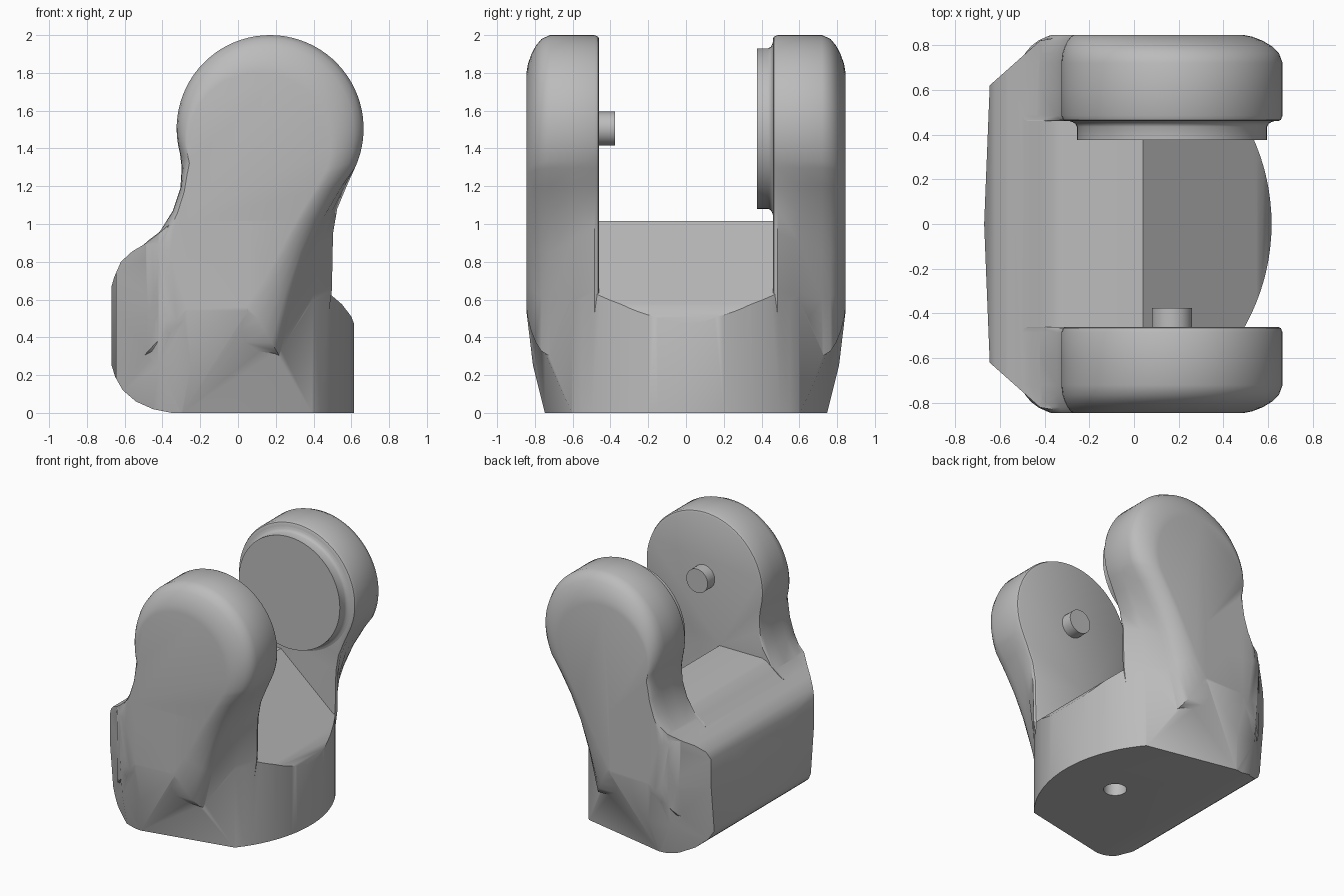
import bpy, bmesh, math
from mathutils import Vector, Matrix

if "Cube" in bpy.data.objects:
    bpy.data.objects.remove(bpy.data.objects["Cube"], do_unlink=True)

grey = bpy.data.materials.new("plain grey")
grey.use_nodes = True
COLOUR = (0.5, 0.5, 0.5, 1)
grey.diffuse_color = COLOUR
grey.node_tree.nodes["Principled BSDF"].inputs["Base Color"].default_value = COLOUR

PIVOT = Vector((0.17, 1.505))
ARM_IN = 0.46
ARM_OUT = 0.845


def finish(bm, name):
    bmesh.ops.recalc_face_normals(bm, faces=bm.faces)
    mesh = bpy.data.meshes.new(name)
    bm.to_mesh(mesh)
    bm.free()
    mesh.materials.append(grey)
    ob = bpy.data.objects.new(name, mesh)
    bpy.context.collection.objects.link(ob)
    return ob


def loft(rings, name):
    """Skin a stack of equal-length closed rings and cap both ends."""
    bm = bmesh.new()
    rows = [[bm.verts.new(p) for p in ring] for ring in rings]
    n = len(rows[0])
    for a, b in zip(rows, rows[1:]):
        for i in range(n):
            j = (i + 1) % n
            bm.faces.new((a[i], a[j], b[j], b[i]))
    bm.faces.new(rows[0])
    bm.faces.new(rows[-1])
    return finish(bm, name)


def lathe(profile, name, n=64):
    """Turn (y, radius) steps about the pivot axis."""
    rings = []
    for y, r in profile:
        angles = [math.tau * i / n for i in range(n)]
        rings.append([(PIVOT.x + r * math.cos(a), y, PIVOT.y + r * math.sin(a)) for a in angles])
    return loft(rings, name)


def combine(target, other, operation):
    mod = target.modifiers.new(operation.lower(), 'BOOLEAN')
    mod.operation = operation
    mod.solver = 'EXACT'
    mod.object = other
    bpy.context.view_layer.objects.active = target
    bpy.ops.object.modifier_apply(modifier=mod.name)
    bpy.data.objects.remove(other, do_unlink=True)


# Base: side profile pushed through the depth
side = [(-0.35, 0), (-0.45, 0.02), (-0.54, 0.06), (-0.61, 0.12), (-0.65, 0.19), (-0.675, 0.27),
        (-0.675, 0.65), (-0.655, 0.72), (-0.62, 0.8), (-0.56, 0.855), (-0.5, 0.89),
        (-0.42, 0.95), (-0.36, 1.0), (-0.32, 1.015), (0.04, 1.015), (0.55, 0.575),
        (0.6, 0.51), (0.63, 0.43), (0.63, 0)]
body = loft([[(x, y, z) for x, z in side] for y in (-0.9, 0.9)], "fork_body")

# Envelope: bowed front, chamfered back corners, sides tapering in to the foot
bm = bmesh.new()
plan = [(-0.67, 0), (-0.645, 0.62), (-0.42, 0.82), (-0.27, ARM_OUT), (0.05, ARM_OUT)]
corners = [(x, y, z) for x, y in plan for z in (0.54, 1.2)]
corners += [(-0.67, 0, -0.01), (-0.645, 0.56, -0.01), (-0.42, 0.73, -0.01), (-0.3, 0.745, -0.01),
            (-0.42, 0.79, 0.25), (-0.25, 0.81, 0.25)]
for i in range(13):
    y = 0.05 * i
    x = -0.325 + math.sqrt(0.94 ** 2 - y * y)
    corners += [(x, y, -0.01), (x, y, 1.2)]
for x, y, z in corners:
    for s in (-1, 1):
        bm.verts.new((x, s * y, z))
bmesh.ops.remove_doubles(bm, verts=bm.verts, dist=0.0001)
hull = bmesh.ops.convex_hull(bm, input=bm.verts)
bmesh.ops.delete(bm, geom=[v for v in hull["geom_interior"] if isinstance(v, bmesh.types.BMVert)],
                 context='VERTS')
bmesh.ops.dissolve_limit(bm, angle_limit=0.002, verts=bm.verts, edges=bm.edges)
combine(body, finish(bm, "envelope"), 'INTERSECT')


def outline(centre, radius, left, right):
    """Round head on a waisted neck, as (x, z) points."""
    arc = []
    for i in range(49):
        a = math.radians(195 - 220 * i / 48)
        arc.append(centre + radius * Vector((math.cos(a), math.sin(a))))
    return [Vector(p) for p in left] + arc + [Vector(p) for p in right]


left_full = [(-0.5, 0.3), (-0.5, 0.89), (-0.42, 0.95), (-0.345, 1.07), (-0.305, 1.19), (-0.298, 1.3)]
inner = outline(PIVOT, 0.495, left_full,
                [(0.575, 1.2), (0.525, 1.08), (0.503, 0.95), (0.497, 0.65), (0.45, 0.3)])
middle = outline(PIVOT, 0.495, left_full,
                 [(0.55, 1.2), (0.45, 1.03), (0.37, 0.85), (0.29, 0.6), (0.22, 0.3)])
outer = outline(Vector((0.11, 1.42)), 0.38,
                [(-0.27, 0.55), (-0.36, 0.86), (-0.37, 0.95), (-0.32, 1.06), (-0.285, 1.17), (-0.27, 1.26)],
                [(0.4, 1.17), (0.31, 1.02), (0.23, 0.87), (0.15, 0.72), (0.07, 0.56)])
soft = [p + (PIVOT - p) * 0.04 for p in inner]


def mix(a, b, t):
    return [p.lerp(q, t) for p, q in zip(a, b)]


# Arms: small round on the inside edge, broad round on the outside
levels = [(ARM_IN, soft), (0.466, mix(soft, inner, 0.6)), (0.485, inner),
          (0.6, mix(inner, middle, 0.45)), (0.72, middle)]
for y, t in ((0.765, 0.1), (0.795, 0.28), (0.82, 0.52), (0.837, 0.77), (ARM_OUT, 1)):
    levels.append((y, mix(middle, outer, t)))
for s, label in ((-1, "front_arm"), (1, "back_arm")):
    arm = loft([[(p.x, s * y, p.y) for p in ring] for y, ring in levels], label)
    combine(body, arm, 'UNION')

# Mounting hole in the underside
bm = bmesh.new()
bmesh.ops.create_cone(bm, cap_ends=True, segments=32, radius1=0.08, radius2=0.08, depth=0.6,
                      matrix=Matrix.Translation((PIVOT.x, 0, 0)))
combine(body, finish(bm, "hole_cutter"), 'DIFFERENCE')

# Axle pin on one arm, flared bearing disc on the other
pin = lathe([(-0.5, 0.09), (-0.375, 0.09)], "axle_pin", 32)
disc = lathe([(0.375, 0.425), (0.435, 0.425), (0.448, 0.432), (0.456, 0.445), (0.462, 0.465),
              (0.48, 0.465)], "bearing_disc")

for ob in (body, pin, disc):
    bpy.ops.object.select_all(action='DESELECT')
    ob.select_set(True)
    bpy.context.view_layer.objects.active = ob
    bpy.ops.object.shade_smooth_by_angle(angle=math.radians(32))
